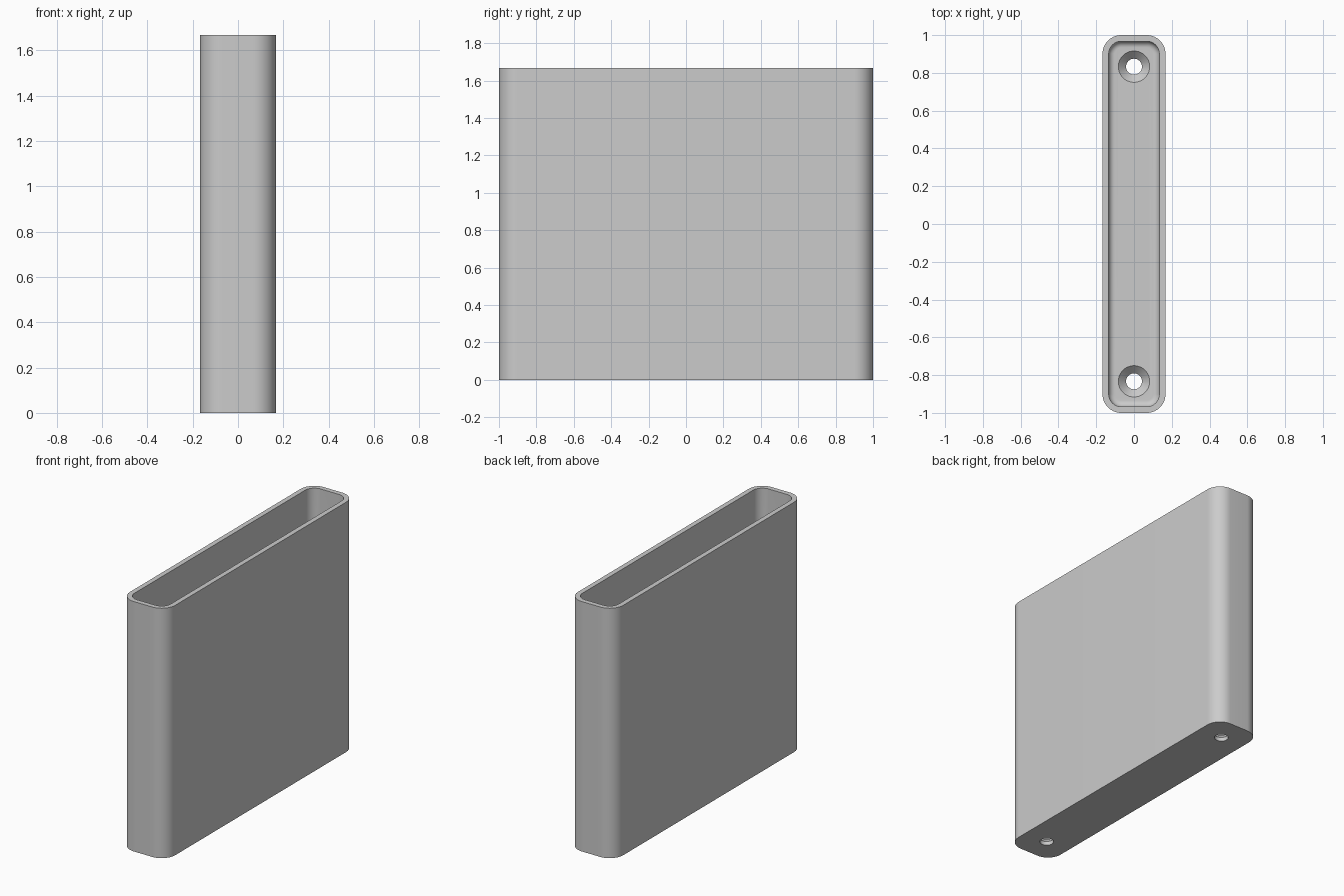
import bpy, bmesh, math

cube = bpy.data.objects.get("Cube")
if cube:
    bpy.data.objects.remove(cube, do_unlink=True)

HALF_X, HALF_Y, HEIGHT = 0.167, 1.0, 1.667
WALL, FLOOR, CORNER = 0.033, 0.067, 0.1
CORNER_STEPS, FILLET_STEPS, HOLE_SIDES = 16, 8, 48

grey = bpy.data.materials.new("plain_grey")
grey.use_nodes = True
grey.diffuse_color = (0.6, 0.6, 0.6, 1)
grey.node_tree.nodes["Principled BSDF"].inputs["Base Color"].default_value = (0.6, 0.6, 0.6, 1)


def rounded_loop(bm, inset, z):
    """Ring of vertices around a rounded rectangle, inset from the outside."""
    r = CORNER - inset
    cx, cy = HALF_X - CORNER, HALF_Y - CORNER
    ring = []
    for quarter, (sx, sy) in enumerate([(1, 1), (-1, 1), (-1, -1), (1, -1)]):
        for i in range(CORNER_STEPS + 1):
            a = (quarter + i / CORNER_STEPS) * math.pi / 2
            ring.append(bm.verts.new((sx * cx + r * math.cos(a), sy * cy + r * math.sin(a), z)))
    return ring


def circle_loop(bm, radius, y, z):
    angles = [2 * math.pi * i / HOLE_SIDES for i in range(HOLE_SIDES)]
    return [bm.verts.new((radius * math.cos(a), y + radius * math.sin(a), z)) for a in angles]


def skin(bm, rings):
    """Join successive rings and cap both ends."""
    for a, b in zip(rings, rings[1:]):
        for i in range(len(a)):
            j = (i + 1) % len(a)
            bm.faces.new((a[i], a[j], b[j], b[i]))
    bm.faces.new(rings[0][::-1])
    bm.faces.new(rings[-1])
    bmesh.ops.recalc_face_normals(bm, faces=bm.faces)


def make_object(name, bm):
    mesh = bpy.data.meshes.new(name)
    bm.to_mesh(mesh)
    bm.free()
    mesh.materials.append(grey)
    obj = bpy.data.objects.new(name, mesh)
    bpy.context.collection.objects.link(obj)
    return obj


# Open-topped case: outside wall, rim, inside wall, floor fillet
bm = bmesh.new()
rings = [rounded_loop(bm, 0, 0), rounded_loop(bm, 0, HEIGHT), rounded_loop(bm, WALL, HEIGHT)]
for i in range(FILLET_STEPS + 1):
    a = i / FILLET_STEPS * math.pi / 2
    rings.append(rounded_loop(bm, WALL + WALL * (1 - math.cos(a)), FLOOR + WALL * (1 - math.sin(a))))
skin(bm, rings)
case = make_object("open_case", bm)

# Countersunk screw holes through the floor
bm = bmesh.new()
hole_profile = [(0.042, -0.05), (0.042, 0.026), (0.116, 0.1)]
for y in (-0.833, 0.833):
    skin(bm, [circle_loop(bm, r, y, z) for r, z in hole_profile])
cutter = make_object("screw_hole_cutter", bm)
cutter.hide_render = True
cutter.hide_set(True)

cut = case.modifiers.new("screw_holes", 'BOOLEAN')
cut.operation = 'DIFFERENCE'
cut.solver = 'EXACT'
cut.object = cutter

bpy.ops.object.select_all(action='DESELECT')
case.select_set(True)
bpy.context.view_layer.objects.active = case
bpy.ops.object.modifier_apply(modifier=cut.name)
bpy.data.objects.remove(cutter, do_unlink=True)
bpy.ops.object.shade_smooth_by_angle(angle=math.radians(30))
